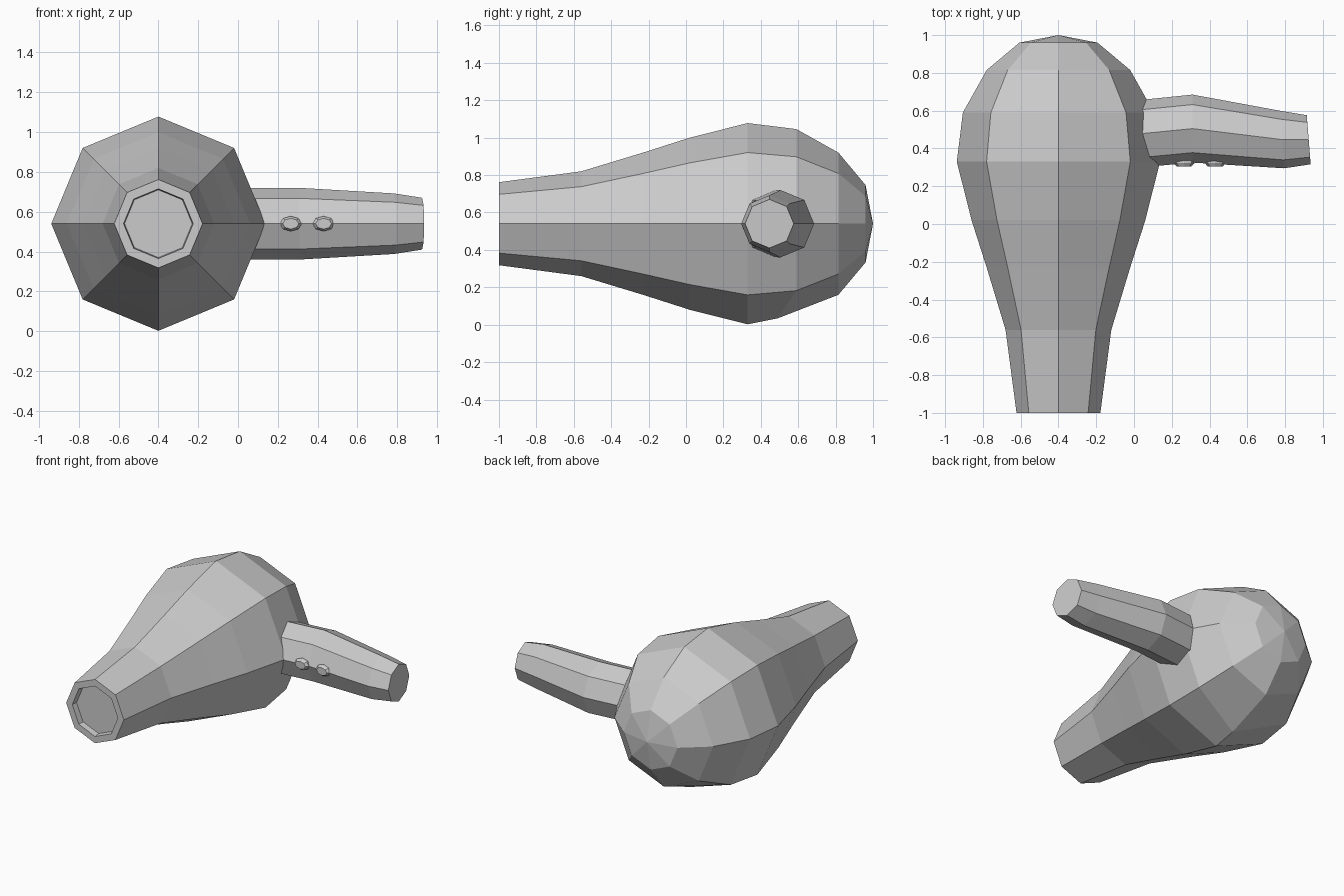
import bpy, bmesh
from math import sin, cos, pi

if "Cube" in bpy.data.objects:
    bpy.data.objects.remove(bpy.data.objects["Cube"])

SIDES = 8


def loft(name, rings, start_cap=True, end_cap=True, tip=None):
    """Skin a list of rings (each a list of points) into one flat-shaded object."""
    bm = bmesh.new()
    loops = [[bm.verts.new(p) for p in ring] for ring in rings]
    for a, b in zip(loops, loops[1:]):
        for i in range(SIDES):
            j = (i + 1) % SIDES
            bm.faces.new((a[i], a[j], b[j], b[i]))
    if start_cap:
        bm.faces.new(loops[0])
    if tip:
        t = bm.verts.new(tip)
        for i in range(SIDES):
            bm.faces.new((loops[-1][i], loops[-1][(i + 1) % SIDES], t))
    elif end_cap:
        bm.faces.new(loops[-1])
    bmesh.ops.recalc_face_normals(bm, faces=bm.faces)
    mesh = bpy.data.meshes.new(name)
    bm.to_mesh(mesh)
    bm.free()
    obj = bpy.data.objects.new(name, mesh)
    bpy.context.collection.objects.link(obj)
    return obj


def ring_y(x, y, z, rx, rz):
    """Octagon facing along y."""
    return [(x + rx * cos(2 * pi * i / SIDES), y, z + rz * sin(2 * pi * i / SIDES))
            for i in range(SIDES)]


def ring_x(x, y, z, r, tilt=0.0):
    """Octagon facing along x, leaning in plan by tilt."""
    return [(x - tilt * r * cos(2 * pi * i / SIDES), y + r * cos(2 * pi * i / SIDES),
             z + r * sin(2 * pi * i / SIDES)) for i in range(SIDES)]


CX, CZ = -0.40, 0.54

# Body: recessed nozzle, flaring barrel and rounded back
body_profile = [(-0.96, 0.17), (-1.0, 0.175), (-1.0, 0.222), (-0.56, 0.28), (-0.23, 0.38),
                (0.02, 0.46), (0.33, 0.538), (0.59, 0.506), (0.815, 0.38), (0.96, 0.207)]
rings = [ring_y(CX, y, CZ, r, r) for y, r in body_profile]
x, y, z = rings[7][6]
rings[7][6] = (x, 0.49, z)   # underside corner sits slightly forward
loft("body", rings, tip=(CX, 1.0, CZ))

# Handle: slightly bent tapering grip, root buried in the body
handle_path = [(-0.10, 0.465, 0.178, 0), (0.31, 0.505, 0.18, 0),
               (0.785, 0.447, 0.152, 0.06), (0.925, 0.446, 0.13, 0.08)]
loft("handle", [ring_x(x, y, CZ, r, t) for x, y, r, t in handle_path])

# Buttons on the front of the handle
for i, bx in enumerate((0.265, 0.43)):
    loft(f"button_{i + 1}", [ring_y(bx, 0.37, CZ, 0.055, 0.038),
                             ring_y(bx, 0.322, CZ, 0.055, 0.038),
                             ring_y(bx, 0.305, CZ, 0.040, 0.027)])
